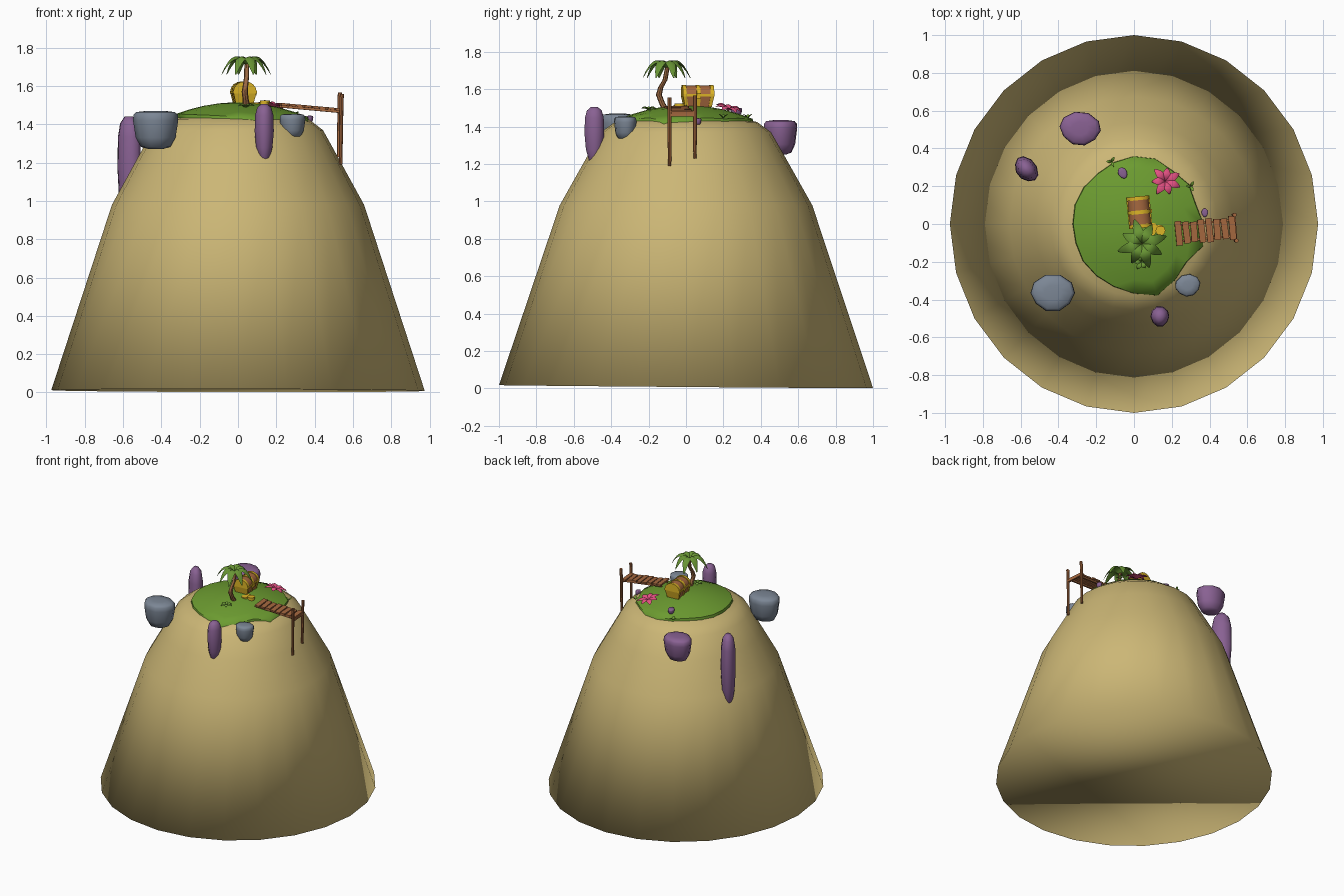
import bpy, bmesh, math
from math import sin, cos, pi, radians
from mathutils import Matrix, Vector

cube = bpy.data.objects.get("Cube")
if cube:
    bpy.data.objects.remove(cube, do_unlink=True)


def material(name, r, g, b):
    m = bpy.data.materials.new(name)
    m.use_nodes = True
    m.diffuse_color = (r, g, b, 1)
    m.node_tree.nodes["Principled BSDF"].inputs["Base Color"].default_value = (r, g, b, 1)
    return m


SAND = material("sand", .60, .47, .18)
GRASS = material("grass_green", .15, .33, .03)
LEAF = material("leaf_green", .14, .30, .035)
PURPLE = material("purple_rock", .25, .12, .29)
GREY = material("grey_rock", .20, .24, .30)
WOOD = material("wood", .38, .14, .05)
TRUNK = material("palm_bark", .33, .14, .055)
GOLD = material("gold", .72, .46, .02)
PINK = material("pink", .75, .08, .22)


def finish(name, bm, mat, loc=(0, 0, 0), rot=(0, 0, 0), angle=40):
    """Turn a bmesh into a named, shaded object."""
    bmesh.ops.recalc_face_normals(bm, faces=bm.faces[:])
    mesh = bpy.data.meshes.new(name)
    bm.to_mesh(mesh)
    bm.free()
    ob = bpy.data.objects.new(name, mesh)
    bpy.context.collection.objects.link(ob)
    mesh.materials.append(mat)
    ob.location, ob.rotation_euler = loc, rot
    bpy.ops.object.select_all(action='DESELECT')
    ob.select_set(True)
    bpy.context.view_layer.objects.active = ob
    bpy.ops.object.shade_smooth_by_angle(angle=radians(angle))
    return ob


def loft(bm, rings):
    """Skin a list of equal point rings, closing both ends."""
    rows = [[bm.verts.new(p) for p in ring] for ring in rings]
    n = len(rows[0])
    for a, b in zip(rows, rows[1:]):
        for i in range(n):
            j = (i + 1) % n
            bm.faces.new((a[i], a[j], b[j], b[i]))
    bm.faces.new(rows[0][::-1])
    bm.faces.new(rows[-1])


def circle(rx, ry, z, n):
    return [Vector((rx * cos(2 * pi * i / n), ry * sin(2 * pi * i / n), z)) for i in range(n)]


def box(bm, size, loc, rz=0):
    m = Matrix.Translation(loc) @ Matrix.Rotation(rz, 4, 'Z') @ Matrix.Diagonal((*size, 1))
    bmesh.ops.create_cube(bm, size=1, matrix=m)


def ground(x, y):
    return 1.51 - .07 * (x * x + y * y) / .35 ** 2


# Sand hill with a slightly tilted base
bm = bmesh.new()
profile = [(1, 0), (.675, .98), (.54, 1.22), (.455, 1.37), (.38, 1.425), (.2, 1.46), (.03, 1.475)]
loft(bm, [circle(r * .975, r, z, 24) for r, z in profile])
for v in bm.verts:
    if v.co.z < .1:
        v.co.z = .01 - .008 * v.co.y - .002 * v.co.x
finish("sand_hill", bm, SAND, angle=180)

# Grass cap with an uneven edge, following the top of the hill
bm = bmesh.new()
edge = [.37, .345, .36, .35, .365, .36, .345, .33, .33, .33, .325,
        .325, .335, .34, .35, .37, .40, .37, .345, .385]
rings = []
for f, top in ((.92, -.05), (1, -.02), (.99, 0), (.8, 0), (.55, 0), (.3, 0), (.08, 0)):
    ring = []
    for i, r in enumerate(edge):
        a = 2 * pi * i / len(edge)
        x, y = f * r * cos(a), f * r * sin(a)
        ring.append((x, y, 1.515 - .075 * (f * r / .36) ** 2 + top))
    rings.append(ring)
loft(bm, rings)
finish("grass_cap", bm, GRASS, angle=60)

# Boulders: flat-topped blocks and tall spindles
BLOCK = [(.3, 0), (.65, .06), (.88, .3), (1, .75), (.98, .9), (.85, .97), (.4, 1)]
SPINDLE = [(.15, 0), (.55, .1), (.85, .28), (1, .55), (.95, .82), (.75, .94), (.35, 1)]


def boulder(name, shape, x, y, rx, ry, z0, z1, mat, rz=0):
    bm = bmesh.new()
    loft(bm, [circle(r * rx, r * ry, t * (z1 - z0), 10) for r, t in shape])
    for v in bm.verts:
        v.co.x *= 1 + .06 * sin(v.co.y / ry * 2)
        v.co.y *= 1 + .08 * cos(v.co.x / rx * 2)
    finish(name, bm, mat, (x, y, z0), (0, 0, rz), 60)


boulder("large_grey_rock", BLOCK, -.43, -.365, .118, .095, 1.27, 1.47, GREY)
boulder("small_grey_rock", BLOCK, .285, -.325, .068, .056, 1.33, 1.455, GREY, .2)
boulder("back_purple_rock", BLOCK, -.285, .505, .11, .085, 1.25, 1.435, PURPLE, -.1)
boulder("front_purple_rock", SPINDLE, .137, -.49, .05, .052, 1.19, 1.505, PURPLE)
boulder("side_purple_rock", SPINDLE, -.57, .29, .075, .052, .85, 1.44, PURPLE, -.9)
boulder("pebble_back", BLOCK, -.06, .27, .024, .03, 1.46, 1.50, PURPLE, .5)
boulder("pebble_side", BLOCK, .375, .06, .018, .022, 1.41, 1.445, PURPLE)


def leaves(name, loc, n, length, width, rise, droop, mat, rot=(0, 0, 0), turn=0):
    """A rosette of lens-shaped leaves arching up and then down."""
    bm = bmesh.new()
    for k in range(n):
        a = turn + 2 * pi * k / n
        m = Matrix.Rotation(a, 3, 'Z')
        size = length * (.92 + .08 * cos(3 * k))
        rings = []
        for i in range(8):
            u = i / 7
            w = width * (.12 + .88 * sin(pi * u ** .8) ** .8 if 0 < u < 1 else .12)
            z = rise * u - droop * u * u
            ring = [(0, w, 0), (0, 0, w * .45), (0, -w, 0), (0, 0, -w * .3)]
            rings.append([m @ Vector((u * size, q, z + h)) for _, q, h in ring])
        loft(bm, rings)
    return finish(name, bm, mat, loc, rot, 50)


# Palm: bent trunk made of stacked rings, then the crown
bm = bmesh.new()
path = [(.045, -.11, 1.49, .02), (.04, -.13, 1.53, .016), (.035, -.145, 1.57, .016),
        (.04, -.135, 1.61, .014), (.045, -.112, 1.65, .013), (.045, -.10, 1.715, .012)]
loft(bm, [[p + Vector((x, y, 0)) for p in circle(r, r, z, 8)] for x, y, z, r in path])
finish("palm_trunk", bm, TRUNK)
leaves("palm_leaves", (.042, -.105, 1.71), 8, .135, .028, .17, .22, LEAF, turn=.3)

# Small plants and flower
leaves("front_plant", (.04, -.2, ground(.04, -.2)), 6, .045, .015, .05, .04, LEAF)
for i, (x, y) in enumerate(((-.12, .33), (.3, .2))):
    leaves(f"grass_tuft_{i + 1}", (x, y, 1.445), 3, .03, .008, .04, .02, GRASS, turn=1)
leaves("flower_petals", (.165, .225, 1.485), 7, .085, .022, .07, .06, PINK, (-.2, .15, 0), .5)

# Treasure chest, long side along y
CHEST, TURN = Vector((.028, .062, 1.505)), (0, 0, .1)


def arch(bm, radius, height, y0, y1, z):
    ring = [(radius * cos(pi * i / 8), height * sin(pi * i / 8)) for i in range(9)]
    loft(bm, [[(x, y, z + h) for x, h in ring] for y in (y0, y1)])


def tapered(bm, y0, y1, grow):
    loft(bm, [[(sx * (w + grow), y * k, z) for sx, y in ((-1, y0), (1, y0), (1, y1), (-1, y1))]
              for w, k, z in ((.042, .85, 0), (.056, 1, .06))])


bm = bmesh.new()
tapered(bm, -.075, .075, 0)
arch(bm, .056, .048, -.075, .075, .066)
finish("chest_wood", bm, WOOD, CHEST, TURN, 30)
bm = bmesh.new()
for y in (-.074, 0, .074):
    tapered(bm, y - .01, y + .01, .004)
    arch(bm, .061, .053, y - .01, y + .01, .066)
box(bm, (.124, .168, .012), (0, 0, .063))
box(bm, (.012, .022, .028), (.062, 0, .06))
finish("chest_gold_trim", bm, GOLD, CHEST, TURN, 30)

# Gold coins beside the chest
bm = bmesh.new()
for x, y, z in ((.135, -.03, 1.505), (.14, -.035, 1.518), (.10, -.02, 1.508), (.09, -.04, 1.508)):
    bmesh.ops.create_cone(bm, cap_ends=True, segments=12, radius1=.026, radius2=.026,
                          depth=.013, matrix=Matrix.Translation((x, y, z)))
finish("gold_coins", bm, GOLD)

# Pier: planks on two beams, sloping outward, held by two posts
PIER, SLOPE = (.38, -.035, 1.485), (0, .09, .1)
bm = bmesh.new()
for i in range(8):
    wobble = .04 * sin(i * 2.3)
    box(bm, (.034, .118 + .012 * cos(i * 1.7), .012), (-.145 + i * .041, 0, .006), wobble)
for side in (-1, 1):
    box(bm, (.32, .012, .012), (0, side * .042, -.006))
finish("pier_planks", bm, WOOD, PIER, SLOPE, 30)

bm = bmesh.new()
for x, y, z0, z1 in ((.54, -.088, 1.19, 1.557), (.53, .048, 1.23, 1.567)):
    loft(bm, [[p + Vector((x + dx, y, 0)) for p in circle(r, r, z, 8)]
              for z, r, dx in ((z0, .009, -.004), (z1 - .03, .011, 0), (z1, .011, .003))])
box(bm, (.014, .15, .014), (.535, -.02, 1.462), .07)
finish("pier_posts", bm, WOOD)
